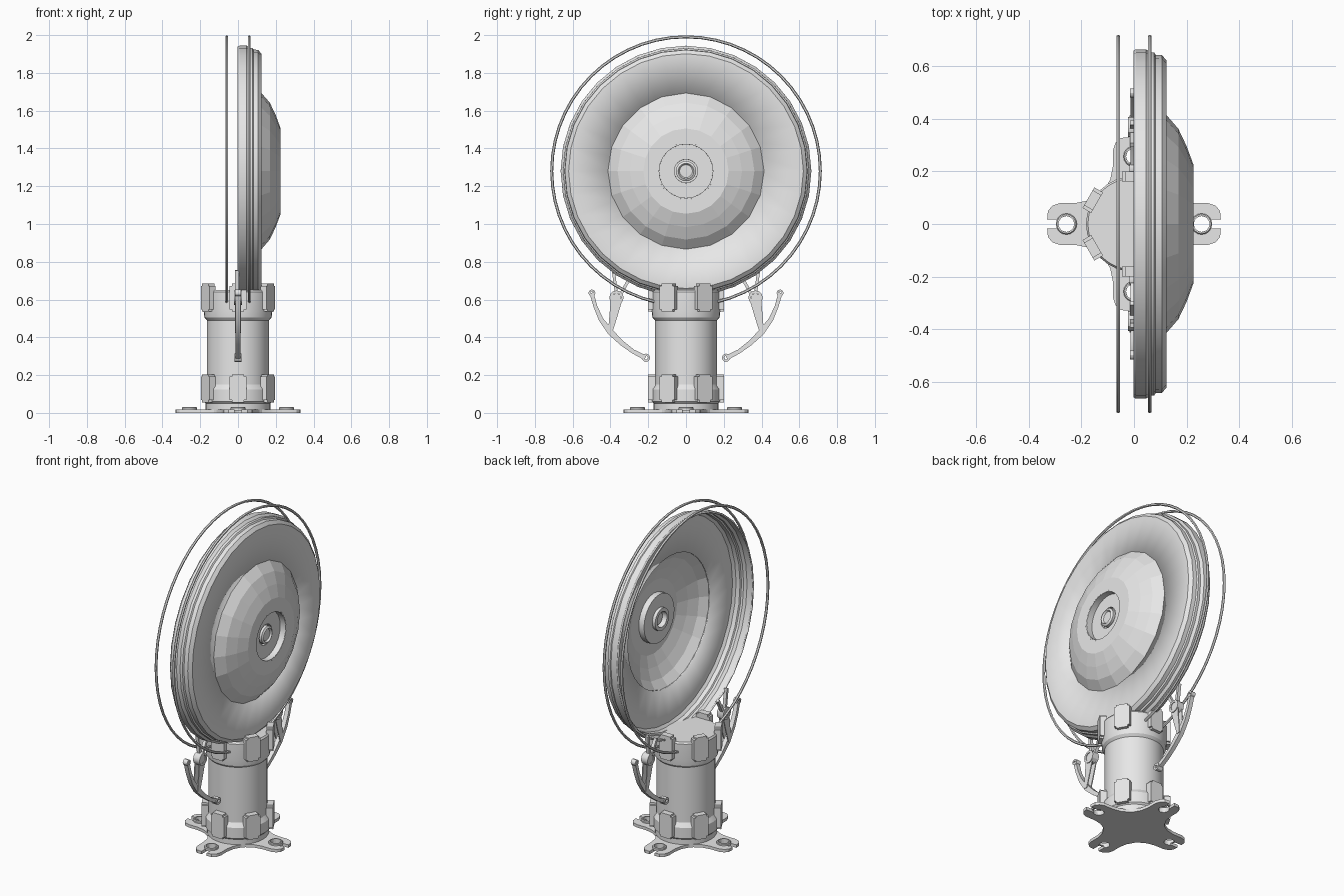
import bpy, bmesh
from math import pi, sin, cos, radians
from mathutils import Vector, Matrix

old = bpy.data.objects.get("Cube")
if old:
    bpy.data.objects.remove(old, do_unlink=True)

GREY = (0.8, 0.8, 0.8, 1)
metal = bpy.data.materials.new("light_grey_metal")
metal.use_nodes = True
metal.diffuse_color = GREY
metal.node_tree.nodes["Principled BSDF"].inputs["Base Color"].default_value = GREY

DISH_Z = 1.28
TO_X = Matrix.Translation((0, 0, DISH_Z)) @ Matrix.Rotation(pi / 2, 4, 'Y')


def finish(name, bm, matrix=None, smooth=True, fix=True):
    if matrix:
        bm.transform(matrix)
    if fix:
        bmesh.ops.recalc_face_normals(bm, faces=bm.faces)
    mesh = bpy.data.meshes.new(name)
    bm.to_mesh(mesh)
    bm.free()
    mesh.materials.append(metal)
    ob = bpy.data.objects.new(name, mesh)
    bpy.context.collection.objects.link(ob)
    if smooth:
        bpy.ops.object.select_all(action='DESELECT')
        ob.select_set(True)
        bpy.context.view_layer.objects.active = ob
        bpy.ops.object.shade_smooth_by_angle(angle=radians(30))
    return ob


def lathe(name, profile, segments, matrix=None, smooth=True, closed=False):
    """Turn (radius, height) points around z."""
    bm = bmesh.new()
    rings = []
    for r, h in profile:
        if r == 0:
            rings.append([bm.verts.new((0, 0, h))] * segments)
        else:
            rings.append([bm.verts.new((r * cos(2 * pi * i / segments),
                                        r * sin(2 * pi * i / segments), h))
                          for i in range(segments)])
    pairs = list(zip(rings, rings[1:]))
    if closed:
        pairs.append((rings[-1], rings[0]))
    for a, b in pairs:
        for i in range(segments):
            j = (i + 1) % segments
            loop = list(dict.fromkeys((a[i], a[j], b[j], b[i])))
            bm.faces.new(loop)
    return finish(name, bm, matrix, smooth)


def plate(name, outline, thickness, matrix=None):
    """Extrude a flat outline upwards."""
    bm = bmesh.new()
    face = bm.faces.new([bm.verts.new((x, y, 0)) for x, y in outline])
    new = bmesh.ops.extrude_face_region(bm, geom=[face])
    verts = [v for v in new["geom"] if isinstance(v, bmesh.types.BMVert)]
    bmesh.ops.translate(bm, verts=verts, vec=(0, 0, thickness))
    return finish(name, bm, matrix)


def mirror_y(ob):
    mod = ob.modifiers.new("mirror", 'MIRROR')
    mod.use_axis = (False, True, False)


def link(name, path, widths, thickness, x=0):
    """Flat bar along a (y, z) path, mirrored to the other side."""
    pts = [Vector(p) for p in path]
    left, right = [], []
    for i, p in enumerate(pts):
        d = (pts[min(i + 1, len(pts) - 1)] - pts[max(i - 1, 0)]).normalized()
        n = Vector((-d.y, d.x)) * widths[i] / 2
        left.append(p + n)
        right.append(p - n)
    to_yz = Matrix(((0, 0, 1, x - thickness / 2), (1, 0, 0, 0),
                    (0, 1, 0, 0), (0, 0, 0, 1)))
    mirror_y(plate(name, left + right[::-1], thickness, to_yz))


def eye(name, y, z, outer, inner, length, segments=12):
    """Short ring with its axis along x, mirrored."""
    h = length / 2
    prof = [(outer, -h), (outer, h), (inner, h), (inner, -h)]
    m = Matrix.Translation((0, y, z)) @ Matrix.Rotation(pi / 2, 4, 'Y')
    mirror_y(lathe(name, prof, segments, m, closed=True))


# Pedestal with a collar at each end
lathe("pedestal", [(0, 0), (.172, 0), (.172, .05), (.182, .06), (.182, .125),
                   (.165, .15), (.165, .49), (.178, .505), (.182, .54),
                   (.182, .64), (.175, .65), (0, .65)], 32)

# Six clamp blocks on each collar
for level, z in (("lower", .13), ("upper", .61)):
    for i in range(6):
        bm = bmesh.new()
        bmesh.ops.create_cube(bm, size=1)
        bm.transform(Matrix.Diagonal((.038, .09, .148, 1)))
        upright = [e for e in bm.edges if abs(e.verts[0].co.x - e.verts[1].co.x) > .01]
        bmesh.ops.bevel(bm, geom=upright, offset=.012, segments=2, affect='EDGES')
        finish(f"{level}_clamp_{i + 1}", bm,
               Matrix.Rotation(radians(30 + 60 * i), 4, 'Z') @ Matrix.Translation((.181, 0, z)))

# Four slotted feet with raised washers
half = [(.1, .13), (.17, .09), (.22, .08), (.28, .08), (.31, .07), (.327, .05),
        (.33, .018), (.282, .018)]
arc = [(.257 + .03 * cos(radians(a)), .03 * sin(radians(a))) for a in range(60, 301, 30)]
outline = half + arc + [(x, -y) for x, y in half[::-1]]
for i in range(4):
    turn = Matrix.Rotation(pi / 2 * i, 4, 'Z')
    plate(f"foot_{i + 1}", outline, .018, turn)
    lathe(f"foot_washer_{i + 1}", [(.04, .012), (.04, .026), (.036, .03), (.03, .03), (.03, .012)],
          16, turn @ Matrix.Translation((.257, 0, 0)), closed=True)

# Dish rim: thin stepped shell, open at the back
rim = lathe("dish_rim", [(.655, 0), (.66, .008), (.66, .045), (.648, .06), (.648, .075),
                         (.64, .08), (.638, .105), (.62, .12), (.4, .12)], 32, TO_X)
# Faceted dome with a stepped hub recess
dome = lathe("dish_dome", [(.412, .12), (.36, .165), (.295, .196), (.225, .222), (.145, .222)],
             20, TO_X, smooth=False)
hub = lathe("dish_hub", [(.15, .222), (.145, .222), (.145, .185), (.065, .185), (.065, .165),
                         (.05, .165), (.05, .195), (.042, .2), (.036, .19), (0, .19)], 24, TO_X)
for part in (rim, dome, hub):
    shell = part.modifiers.new("shell", 'SOLIDIFY')
    shell.thickness = .008
    shell.offset = 0

# Two wire hoops around the dish
for name, x in (("back_hoop", -.06), ("front_hoop", .06)):
    wire = [(.711 + .008 * cos(pi / 3 * k), x + .008 * sin(pi / 3 * k)) for k in range(6)]
    lathe(name, wire, 56, TO_X, closed=True)

# Side levers: curved arm, tapered strut, pivot and bracket to the rim
link("curved_arm", [(.5, .635), (.48, .565), (.45, .495), (.4, .428), (.34, .37),
                    (.28, .325), (.215, .292)], [.022, .02, .024, .032, .026, .022, .026], .026)
eye("arm_tip_eye", .498, .635, .018, .008, .03)
eye("arm_foot_eye", .212, .292, .022, .01, .036)
for side in (-1, 1):
    link("strut_plate", [(.368, .6), (.385, .51), (.402, .425)], [.06, .042, .022], .006, side * .014)
eye("pivot_bolt", .368, .61, .038, .024, .044)
eye("pivot_pin", .368, .61, .026, .001, .036, 6)
link("inner_bracket", [(.35, .62), (.3, .71)], [.016, .016], .02, -.005)
link("outer_bracket", [(.368, .63), (.385, .755)], [.016, .016], .02, -.005)
